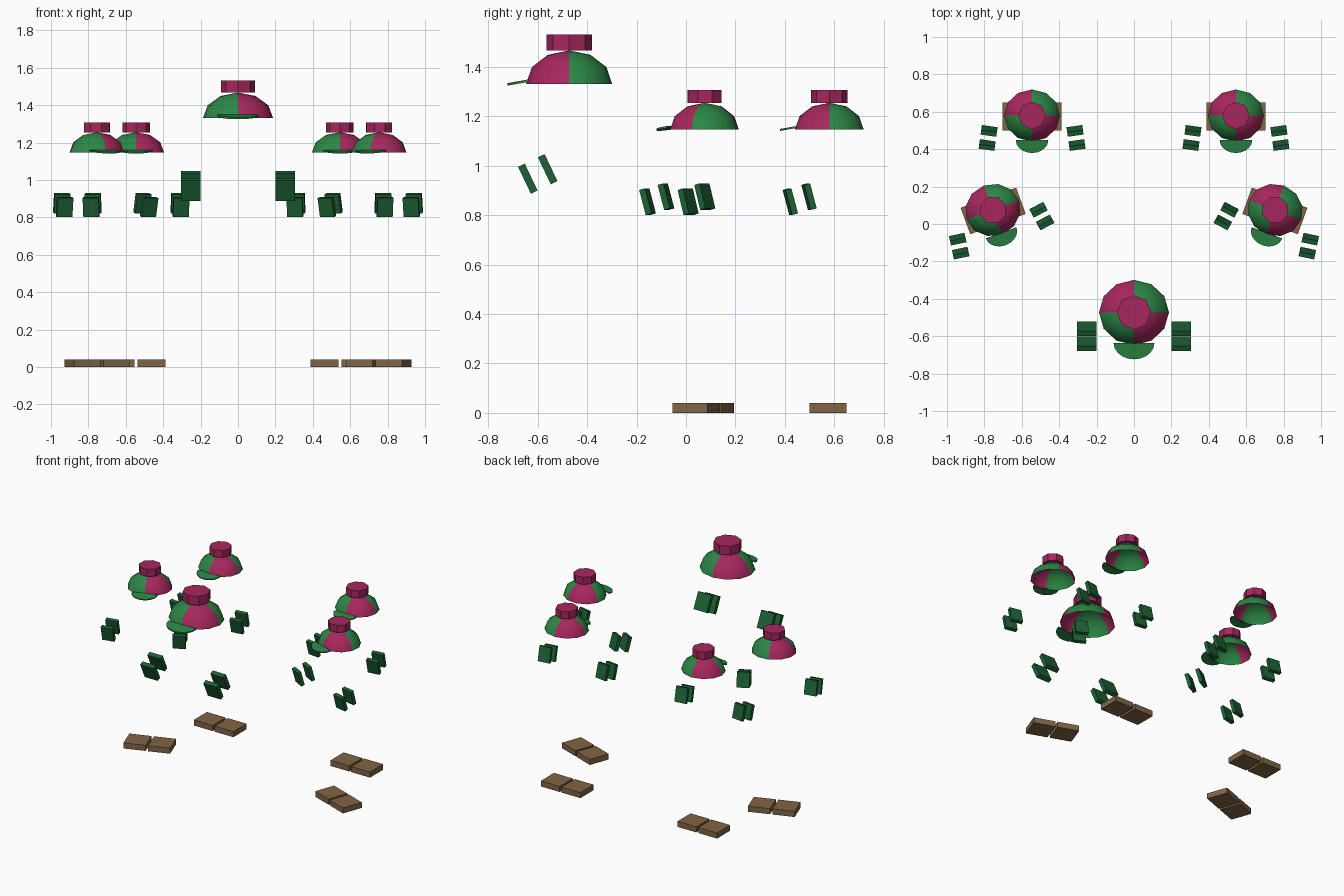
import bpy, bmesh, math
from mathutils import Matrix, Vector

if "Cube" in bpy.data.objects:
    bpy.data.objects.remove(bpy.data.objects["Cube"])

def material(name, rgb):
    m = bpy.data.materials.new(name)
    m.diffuse_color = (*rgb, 1)
    m.use_nodes = True
    m.node_tree.nodes["Principled BSDF"].inputs["Base Color"].default_value = m.diffuse_color
    return m

MAGENTA = material("magenta", (0.38, 0.02, 0.11))
GREEN = material("green", (0.025, 0.24, 0.06))
GLOVE = material("dark_green", (0.012, 0.12, 0.035))
BROWN = material("brown", (0.22, 0.13, 0.06))

def finish(name, bm, mats, mat, smooth=False):
    bmesh.ops.recalc_face_normals(bm, faces=bm.faces)
    me = bpy.data.meshes.new(name)
    bm.to_mesh(me)
    bm.free()
    for m in mats:
        me.materials.append(m)
    for p in me.polygons:
        p.use_smooth = smooth
    ob = bpy.data.objects.new(name, me)
    ob.matrix_world = mat
    bpy.context.collection.objects.link(ob)
    return ob

def box(name, size, mat, material):
    bm = bmesh.new()
    bmesh.ops.create_cube(bm, size=1, matrix=Matrix.Diagonal((*size, 1)))
    finish(name, bm, [material], mat)

def T(x, y, z):
    return Matrix.Translation((x, y, z))

def R(deg, axis):
    return Matrix.Rotation(math.radians(deg), 4, axis)

def cap(base, s):
    base = base @ Matrix.Scale(s, 4)
    # open four-panel dome
    bm = bmesh.new()
    rings = []
    for lat in (0, 30, 60):
        a = math.radians(lat)
        rings.append([bm.verts.new((0.187 * math.cos(a) * math.cos(i * math.pi / 6),
                                    0.174 * math.cos(a) * math.sin(i * math.pi / 6),
                                    0.135 * math.sin(a))) for i in range(12)])
    top = bm.verts.new((0, 0, 0.135))
    for i in range(12):
        j = (i + 1) % 12
        faces = [bm.faces.new((lo[i], lo[j], hi[j], hi[i])) for lo, hi in zip(rings, rings[1:])]
        faces.append(bm.faces.new((rings[-1][i], rings[-1][j], top)))
        for f in faces:
            f.material_index = (i // 3) % 2
    finish("cap_dome", bm, [GREEN, MAGENTA], base, True)
    # octagonal button
    bm = bmesh.new()
    bmesh.ops.create_cone(bm, cap_ends=True, segments=8, radius1=0.092, radius2=0.092, depth=0.065)
    finish("cap_button", bm, [MAGENTA], base @ T(0, 0, 0.1675))
    # half-disc brim
    bm = bmesh.new()
    n = 10
    arc = [(-0.109 * math.cos(math.pi * i / n), -0.088 * math.sin(math.pi * i / n)) for i in range(n + 1)]
    face = bm.faces.new([bm.verts.new((x, y, 0)) for x, y in arc])
    ext = bmesh.ops.extrude_face_region(bm, geom=[face])
    bmesh.ops.translate(bm, vec=(0, 0, 0.01),
                        verts=[v for v in ext["geom"] if isinstance(v, bmesh.types.BMVert)])
    finish("cap_brim", bm, [GREEN], base @ T(0, -0.162, 0.008) @ R(10, 'X'))

def hand(base, side, pos, yaw, tilt, size, gap):
    # two parallel slabs
    m = base @ T(side * pos[0], pos[1], pos[2]) @ R(side * yaw, 'Z') @ R(tilt, 'X')
    for k in (-1, 1):
        box("hand_slab", size, m @ T(0, k * gap / 2, 0), GLOVE)

# front figure: cap and hands only
front = T(0, -0.473, 0)
cap(front @ T(0, 0, 1.332), 1)
for side in (-1, 1):
    hand(front, side, (0.252, -0.127, 0.967), 0, 25.5, (0.105, 0.03, 0.121), 0.089)

# four smaller figures
for side in (-1, 1):
    for x, y, yaw in ((0.545, 0.575, 0), (0.753, 0.07, 20)):
        base = T(side * x, y, 0) @ R(-side * yaw, 'Z')
        cap(base @ T(0, 0.005, 1.147), 0.8)
        for s in (-1, 1):
            hand(base, s, (0.235, -0.115, 0.865), 8, 15, (0.085, 0.025, 0.105), 0.079)
            box("foot", (0.15, 0.15, 0.04), base @ T(s * 0.083, 0, 0.02), BROWN)
